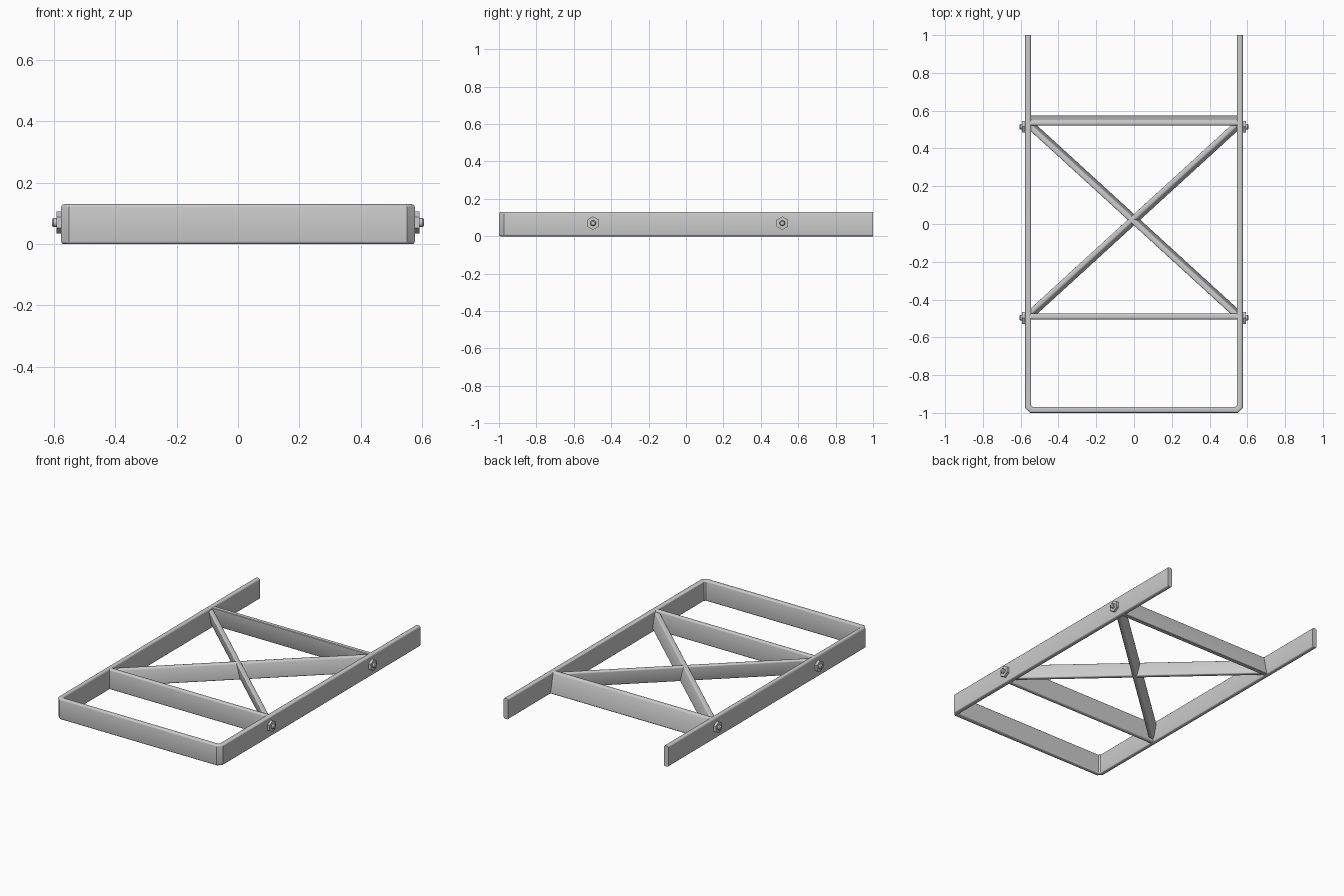
import bpy, bmesh, math
from mathutils import Vector, Matrix

if "Cube" in bpy.data.objects:
    bpy.data.objects.remove(bpy.data.objects["Cube"])


def finish(bm, name):
    bmesh.ops.recalc_face_normals(bm, faces=bm.faces)
    me = bpy.data.meshes.new(name)
    bm.to_mesh(me)
    bm.free()
    ob = bpy.data.objects.new(name, me)
    bpy.context.collection.objects.link(ob)
    bpy.ops.object.select_all(action='DESELECT')
    ob.select_set(True)
    bpy.context.view_layer.objects.active = ob
    bpy.ops.object.shade_smooth_by_angle(angle=math.radians(35))
    return ob


def rounded_section(w, h, r, lean, steps=3):
    """Rounded rectangle; the lower edge leans towards positive offset."""
    pts = []
    for k, (sx, sz) in enumerate([(1, 1), (-1, 1), (-1, -1), (1, -1)]):
        for i in range(steps + 1):
            a = math.pi / 2 * (k + i / steps)
            x = sx * (w / 2 - r) + r * math.cos(a)
            z = sz * (h / 2 - r) + r * math.sin(a)
            pts.append((x - lean * z / h, z))
    return pts


def sweep_bar(name, path, w, h, zc, r=0.009, lean=0.0):
    path = [Vector(p) for p in path]
    sec = rounded_section(w, h, r, lean)
    dirs = [(b - a).normalized() for a, b in zip(path, path[1:])]
    bm = bmesh.new()
    rings = []
    for i, p in enumerate(path):
        d0, d1 = dirs[max(i - 1, 0)], dirs[min(i, len(dirs) - 1)]
        t = (d0 + d1).normalized()
        n = Vector((-t.y, t.x)) / t.dot(d0)      # mitred side vector
        rings.append([bm.verts.new((p.x + n.x * o, p.y + n.y * o, zc + z)) for o, z in sec])
    m = len(sec)
    for a, b in zip(rings, rings[1:]):
        for j in range(m):
            bm.faces.new((a[j], a[(j + 1) % m], b[(j + 1) % m], b[j]))
    bm.faces.new(rings[0])
    bm.faces.new(rings[-1])
    return finish(bm, name)


# U-shaped outer frame with clipped front corners
X, Y, C, H = 0.561, -0.984, 0.017, 0.13
sweep_bar("outer_frame", [(-X, 1), (-X, Y + C), (-X + C, Y), (X - C, Y), (X, Y + C), (X, 1)],
          0.031, H, H / 2)

# Cross bars; the rear one leans backwards at the bottom
sweep_bar("front_cross_bar", [(-0.555, -0.49), (0.555, -0.49)], 0.03, H - 0.002, H / 2)
sweep_bar("rear_cross_bar", [(-0.555, 0.548), (0.555, 0.548)], 0.03, H - 0.002, H / 2, lean=0.028)

# Diagonal braces
sweep_bar("diagonal_brace_a", [(0.55, 0.525), (-0.55, -0.48)], 0.03, 0.1, 0.068, lean=0.018)
sweep_bar("diagonal_brace_b", [(0.55, -0.48), (-0.55, 0.525)], 0.03, 0.1, 0.068, lean=-0.018)


# Hex nuts with bolt ends on the outer sides
def bolt(name, side, y):
    bm = bmesh.new()
    for seg, r1, r2, x0, x1 in ((6, 0.036, 0.036, 0.57, 0.592),
                                (16, 0.015, 0.015, 0.59, 0.602),
                                (16, 0.015, 0.010, 0.602, 0.607)):
        turn = Matrix.Rotation(side * math.pi / 2, 4, 'Y')
        mat = Matrix.Translation((side * (x0 + x1) / 2, y, 0.07)) @ turn
        bmesh.ops.create_cone(bm, cap_ends=True, segments=seg, radius1=r1, radius2=r2,
                              depth=x1 - x0, matrix=mat)
    # turn the hexagon so that a corner points up
    zs = [v.co.z for v in bm.verts if abs(v.co.x) < 0.575]
    if max(zs) < 0.105:
        bmesh.ops.rotate(bm, verts=bm.verts, cent=(0, y, 0.07),
                         matrix=Matrix.Rotation(math.pi / 6, 3, 'X'))
    finish(bm, name)


for side, label in ((-1, "left"), (1, "right")):
    for y, end in ((-0.497, "front"), (0.515, "rear")):
        bolt(f"{end}_{label}_bolt", side, y)
